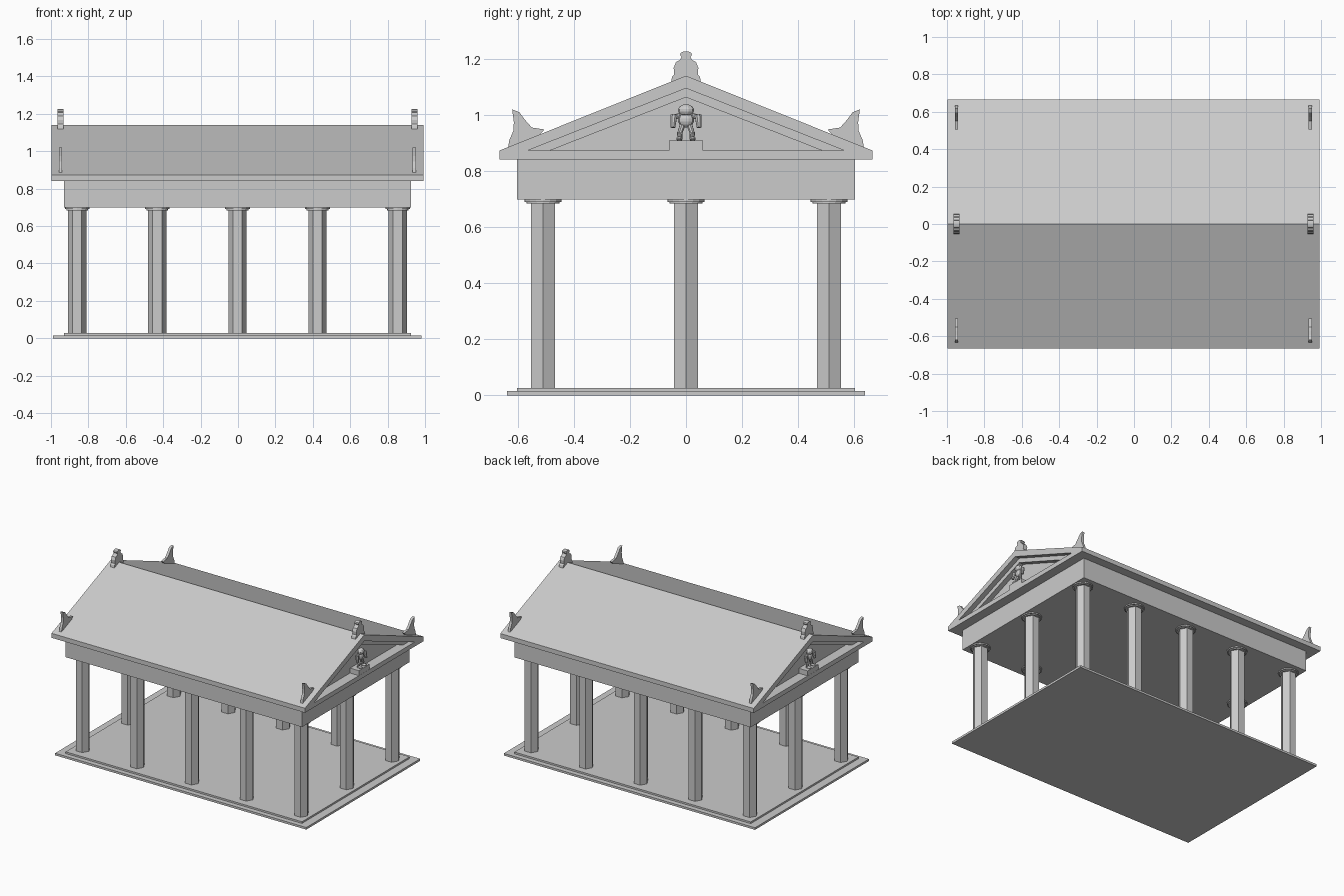
import bpy, bmesh, math
from mathutils import Vector, Matrix

if "Cube" in bpy.data.objects:
    bpy.data.objects.remove(bpy.data.objects["Cube"])

CX = -0.003  # slight lengthwise offset of the whole building


def finish(name, bm):
    bmesh.ops.recalc_face_normals(bm, faces=bm.faces)
    me = bpy.data.meshes.new(name)
    bm.to_mesh(me)
    bm.free()
    ob = bpy.data.objects.new(name, me)
    bpy.context.collection.objects.link(ob)
    return ob


def box(name, x0, x1, y0, y1, z0, z1):
    bm = bmesh.new()
    bmesh.ops.create_cube(bm, size=1)
    for v in bm.verts:
        v.co = Vector(((x0 + x1) / 2 + v.co.x * (x1 - x0),
                       (y0 + y1) / 2 + v.co.y * (y1 - y0),
                       (z0 + z1) / 2 + v.co.z * (z1 - z0)))
    return finish(name, bm)


def prism(name, profile, x0, x1):
    """Extrude a (y, z) outline along x."""
    bm = bmesh.new()
    f = bm.faces.new([bm.verts.new((x0, y, z)) for y, z in profile])
    r = bmesh.ops.extrude_face_region(bm, geom=[f])
    vs = [g for g in r['geom'] if isinstance(g, bmesh.types.BMVert)]
    bmesh.ops.translate(bm, verts=vs, vec=(x1 - x0, 0, 0))
    return finish(name, bm)


def add_cyl(bm, x, y, z0, z1, r, n):
    bmesh.ops.create_cone(bm, cap_ends=True, segments=n, radius1=r, radius2=r, depth=z1 - z0,
                          matrix=Matrix.Translation((x, y, (z0 + z1) / 2))
                          @ Matrix.Rotation(math.pi / 2, 4, 'Z'))


def add_limb(bm, a, b, r1, r2):
    a, b = Vector(a), Vector(b)
    rot = (b - a).to_track_quat('Z', 'Y').to_matrix().to_4x4()
    bmesh.ops.create_cone(bm, cap_ends=True, segments=8, radius1=r1, radius2=r2,
                          depth=(b - a).length, matrix=Matrix.Translation((a + b) / 2) @ rot)


def add_ball(bm, c, s):
    bmesh.ops.create_uvsphere(bm, u_segments=10, v_segments=7, radius=1,
                              matrix=Matrix.Translation(c) @ Matrix.Diagonal((*s, 1)))


# stepped base
box("lower_step", CX - 0.985, CX + 0.985, -0.638, 0.638, 0, 0.015)
box("upper_step", CX - 0.927, CX + 0.927, -0.603, 0.603, 0.015, 0.027)

# ring of twelve hexagonal columns with round capitals
spots = [(CX + (i - 2) * 0.4285, s * 0.51) for i in range(5) for s in (-1, 1)]
spots += [(CX + s * 0.857, 0) for s in (-1, 1)]
for x, y in spots:
    bm = bmesh.new()
    add_cyl(bm, x, y, 0, 0.688, 0.049, 6)
    finish("column", bm)
    bm = bmesh.new()
    add_cyl(bm, x, y, 0.684, 0.690, 0.058, 16)
    add_cyl(bm, x, y, 0.690, 0.700, 0.066, 16)
    finish("capital", bm)

# entablature
box("entablature", CX - 0.927, CX + 0.927, -0.603, 0.603, 0.698, 0.842)

# gabled roof with stepped recesses at both ends
XR = 0.994
roof = prism("roof", [(-0.665, 0.841), (0.665, 0.841), (0.665, 0.873), (0, 1.14), (-0.665, 0.873)],
             CX - XR, CX + XR)
for s in (-1, 1):
    for half, top, depth in ((0.565, 1.095, 0.035), (0.485, 1.063, 0.07)):
        cut = prism("gable_cutter", [(-half, 0.873), (half, 0.873), (0, top)],
                    CX + s * (XR - depth), CX + s * (XR + 0.05))
        cut.hide_render = True
        cut.hide_set(True)
        m = roof.modifiers.new("recess", 'BOOLEAN')
        m.operation = 'DIFFERENCE'
        m.solver = 'EXACT'
        m.object = cut

# roof ornaments: ridge finials and corner horns
half = [(0.055, 1.105), (0.050, 1.135), (0.042, 1.145), (0.044, 1.168), (0.036, 1.188),
        (0.022, 1.196), (0.016, 1.206), (0.021, 1.214), (0.018, 1.222), (0.008, 1.226)]
finial = half + [(-y, z) for y, z in reversed(half)]
horn = [(0.635, 0.882), (0.63, 0.91), (0.615, 0.945), (0.614, 0.975), (0.62, 1.02), (0.595, 1.01),
        (0.572, 0.98), (0.55, 0.955), (0.505, 0.948), (0.525, 0.925)]
for s in (-1, 1):
    x = CX + s * 0.946
    prism("ridge_finial", finial, x - 0.016, x + 0.016)
    for t in (-1, 1):
        prism("corner_horn", [(t * y, z) for y, z in horn], x - 0.009, x + 0.009)

# gable statue on a pedestal at each end
for s in (-1, 1):
    def P(d, y, z):
        return (CX + s * (0.962 + d), y, z)
    a, b = sorted((CX + s * 0.92, CX + s * 0.993))
    box("pedestal", a, b, -0.06, 0.06, 0.872, 0.908)
    bm = bmesh.new()
    add_ball(bm, P(0, 0, 0.982), (0.019, 0.029, 0.027))       # torso
    add_ball(bm, P(0.004, 0, 1.017), (0.022, 0.029, 0.021))   # head
    for t in (-1, 1):
        add_limb(bm, P(0, t * 0.022, 0.998), P(0.004, t * 0.045, 0.992), 0.009, 0.009)
        add_limb(bm, P(0.004, t * 0.043, 1.0), P(0.012, t * 0.047, 0.955), 0.013, 0.009)
        add_limb(bm, P(0, t * 0.012, 0.965), P(0.006, t * 0.022, 0.935), 0.011, 0.009)
        add_limb(bm, P(0.006, t * 0.022, 0.938), P(0, t * 0.022, 0.908), 0.010, 0.008)
        add_ball(bm, P(0.016, t * 0.024, 0.915), (0.018, 0.011, 0.008))
    finish("gable_statue", bm)
